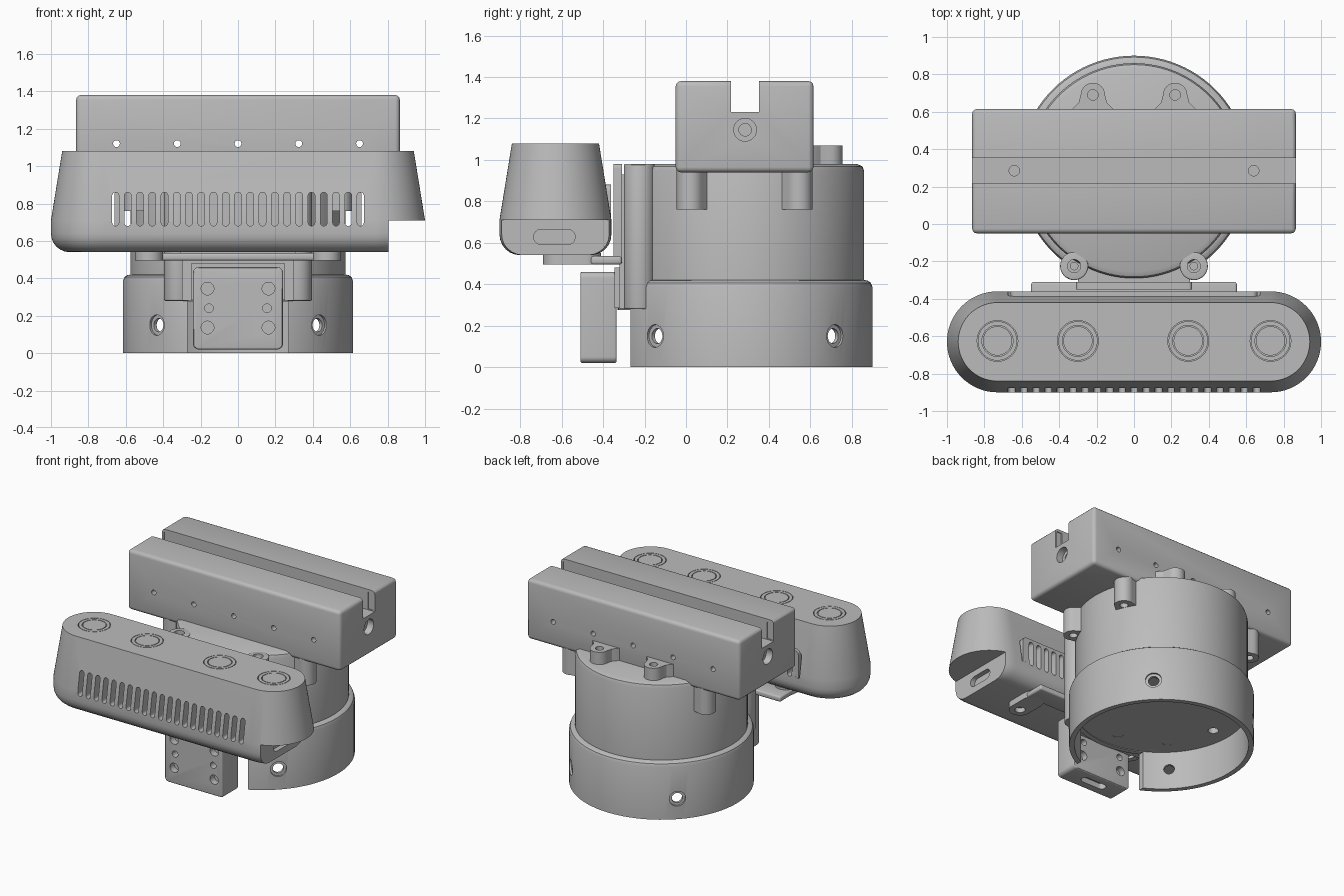
import bpy, bmesh, math
from mathutils import Matrix, Vector

if "Cube" in bpy.data.objects:
    bpy.data.objects.remove(bpy.data.objects["Cube"])

grey = bpy.data.materials.new("mid grey")
grey.use_nodes = True
grey.diffuse_color = (0.5, 0.5, 0.5, 1)
grey.node_tree.nodes["Principled BSDF"].inputs["Base Color"].default_value = (0.5, 0.5, 0.5, 1)
CY = 0.285  # motor axis, y


def finish(name, bm):
    bmesh.ops.remove_doubles(bm, verts=bm.verts, dist=1e-5)
    bmesh.ops.recalc_face_normals(bm, faces=bm.faces)
    mesh = bpy.data.meshes.new(name)
    bm.to_mesh(mesh)
    bm.free()
    ob = bpy.data.objects.new(name, mesh)
    bpy.context.collection.objects.link(ob)
    mesh.materials.append(grey)
    return ob


def activate(ob):
    bpy.ops.object.select_all(action='DESELECT')
    ob.select_set(True)
    bpy.context.view_layer.objects.active = ob


def add_loft(bm, rings):
    loops = [[bm.verts.new(p) for p in ring] for ring in rings]
    n = len(loops[0])
    for a, b in zip(loops, loops[1:]):
        for i in range(n):
            j = (i + 1) % n
            bm.faces.new((a[i], a[j], b[j], b[i]))
    bm.faces.new(loops[0])
    bm.faces.new(loops[-1])


def place(u, v, w, axis):
    return {'x': (w, u, v), 'y': (u, w, v), 'z': (u, v, w)}[axis]


def prisms(name, outlines, lo, hi, axis='z', bevel=0):
    """Extrude each 2D outline from lo to hi along an axis, as one object."""
    bm = bmesh.new()
    for pts in outlines:
        add_loft(bm, [[place(u, v, w, axis) for u, v in pts] for w in (lo, hi)])
    ob = finish(name, bm)
    if bevel:
        m = ob.modifiers.new("bevel", 'BEVEL')
        m.width, m.segments, m.angle_limit = bevel, 3, math.radians(50)
        activate(ob)
        bpy.ops.object.modifier_apply(modifier=m.name)
    return ob


def rrect(cx, cy, hx, hy, r, n=8):
    pts = []
    for k in range(4):
        sx, sy = (1, -1, -1, 1)[k], (1, 1, -1, -1)[k]
        for i in range(n + 1):
            a = (k + i / n) * math.pi / 2
            pts.append((cx + sx * (hx - r) + r * math.cos(a), cy + sy * (hy - r) + r * math.sin(a)))
    return pts


def circle(cx, cy, r, n=32):
    return [(cx + r * math.cos(2 * math.pi * i / n), cy + r * math.sin(2 * math.pi * i / n)) for i in range(n)]


def rect(x0, x1, y0, y1):
    return [(x0, y0), (x1, y0), (x1, y1), (x0, y1)]


def lathe(name, profile, cx, cy, steps=96):
    bm = bmesh.new()
    vs = [bm.verts.new((cx + r, cy, z)) for r, z in profile]
    es = [bm.edges.new((vs[i - 1], vs[i])) for i in range(len(vs)) if profile[i - 1][0] + profile[i][0] > 0]
    bmesh.ops.spin(bm, geom=vs + es, cent=(cx, cy, 0), axis=(0, 0, 1), angle=2 * math.pi, steps=steps)
    return finish(name, bm)


def cut(target, cutter):
    m = target.modifiers.new("cut", 'BOOLEAN')
    m.operation, m.solver, m.object = 'DIFFERENCE', 'EXACT', cutter
    activate(target)
    bpy.ops.object.modifier_apply(modifier=m.name)
    bpy.data.objects.remove(cutter)


def drill(target, centres, r, lo, hi, axis='z'):
    cut(target, prisms("drill", [circle(u, v, r) for u, v in centres], lo, hi, axis))


# Camera bar: tapered stadium with rounded underside
bm = bmesh.new()
corner = [(0.64 - 0.1 * math.cos(a), 0.1 - 0.1 * math.sin(a)) for a in [math.pi / 2 * i / 6 for i in range(7)]]
rings = []
for z, inset in corner + [(0.71, 0), (1.08, 0.06)]:
    rings.append([(x, y, z) for x, y in rrect(0, -0.63, 1 - inset, 0.27 - inset, 0.27 - inset, 16)])
add_loft(bm, rings)
camera = finish("camera_bar", bm)
cut(camera, prisms("notch", [rect(0.805, 1.2, -1, -0.2)], 0.4, 0.71))
cut(camera, prisms("port", [rrect(-0.635, 0.628, 0.1, 0.037, 0.037)], 0.77, 0.9, 'x'))
vents = [rrect((i - 10) * 0.0655, 0.77, 0.018, 0.09, 0.018, 4) for i in range(21)]
back = prisms("rear_vent_plate", [rrect(0, 0.77, 0.66, 0.11, 0.03)], -0.45, -0.362, 'y')
cut(camera, prisms("vents", vents, -1, -0.3, 'y'))
cut(back, prisms("vents", vents[1:-1], -0.5, -0.3, 'y'))

# Lens discs on the top of the bar
lens = [(0, 1.08), (0.078, 1.08), (0.078, 1.07), (0.083, 1.07), (0.083, 1.08), (0.105, 1.08), (0.105, 1.06), (0, 1.06)]
lens_x = (-0.73, -0.3, 0.29, 0.73)
drill(camera, [(x, -0.625) for x in lens_x], 0.109, 1.065, 1.2)
for x in lens_x:
    lathe("lens", lens, x, -0.625, 40)

# Camera bracket: upright, shelf and two round feet
prisms("bracket_upright", [rrect(0, 0.74, 0.31, 0.24, 0.02)], -0.35, -0.31, 'y')
prisms("bracket_shelf", [rect(-0.55, 0.55, -0.46, -0.31)], 0.495, 0.535, bevel=0.012)
for s in (-1, 1):
    foot = prisms("bracket_foot", [rrect(s * 0.475, -0.55, 0.075, 0.14, 0.075)], 0.495, 0.55)
    drill(foot, [(s * 0.475, -0.615)], 0.035, 0.4, 0.53)

# Motor housing with hollow skirt, front opening and holes
housing = [(0, 0.28), (0.58, 0.28), (0.58, 0), (0.615, 0), (0.615, 0.385), (0.607, 0.407), (0.59, 0.418), (0.575, 0.42),
           (0.575, 0.945), (0.567, 0.968), (0.54, 0.98), (0, 0.98)]
motor = lathe("motor_housing", housing, 0, CY)
cut(motor, prisms("opening", [rect(-0.27, 0.27, -0.6, 0)], -0.1, 0.275))
for r, lo in ((0.036, 0.5), (0.055, 0.6)):
    for k in range(4):
        c = prisms("skirt_hole", [circle(0, 0.15, r)], lo, 0.7, 'x')
        c.data.transform(Matrix.Translation((0, CY, 0)) @ Matrix.Rotation(math.pi * (k / 2 + 0.25), 4, 'Z'))
        cut(motor, c)
drill(motor, [(x, y + CY) for x, y in circle(0, 0, 0.45, 8)], 0.035, 0.2, 0.33)

# Front mount: block, web and screw columns
prisms("front_block", [rect(-0.39, 0.39, -0.15, 0.1)], 0.282, 0.975, bevel=0.025)
prisms("front_web", [rect(-0.3, 0.3, -0.32, -0.1)], 0.282, 0.93)
for s in (-1, 1):
    column = prisms("screw_column", [circle(s * 0.32, -0.225, 0.075)], 0.28, 0.98, bevel=0.008)
    drill(column, [(s * 0.32, -0.225)], 0.035, 0.93, 1.1)
    drill(column, [(s * 0.32, -0.225)], 0.02, 0.86, 1.1)

# Small front box with screw holes
box = prisms("front_box", [rrect(0, 0.24, 0.24, 0.22, 0.03)], -0.51, -0.335, 'y', bevel=0.01)
for x, z, r in ((0.163, 0.345, 0.034), (0.155, 0.24, 0.023), (0.163, 0.137, 0.034)):
    drill(box, [(-x, z), (x, z)], r, -0.6, -0.46, 'y')
    drill(box, [(-x, z), (x, z)], r, -0.38, -0.3, 'y')
cut(box, prisms("slot", [rrect(0, -0.42, 0.1, 0.03, 0.03)], -0.1, 0.06))
prisms("box_mount", [rect(-0.25, 0.25, -0.345, -0.2)], 0.285, 0.48)


# Flared mounting ears around the motor
def ear(name, x, y, angle, lo, hi):
    tip = [(0.065 * math.cos(a), 0.065 * math.sin(a)) for a in [math.pi * (i / 12 - 0.5) for i in range(13)]]
    flare = [(-0.04, 0.075), (-0.08, 0.115), (-0.13, 0.14)]
    ob = prisms(name, [tip + flare + [(u, -v) for u, v in reversed(flare)]], lo, hi)
    drill(ob, [(0, 0)], 0.028, lo - 0.1, lo + 0.05)
    drill(ob, [(0, 0)], 0.028, hi - 0.05, hi + 0.1)
    ob.data.transform(Matrix.Translation((x, y, 0)) @ Matrix.Rotation(angle, 4, 'Z'))


for s in (-1, 1):
    ear("rear_ear", s * 0.22, 0.69, math.pi / 2, 0.96, 1.07)
    for y in (0.02, 0.545):
        ear("side_ear", s * 0.545, y, math.atan2(y - CY, s * 0.545), 0.76, 0.95)

# Top rail with channel, wider end pockets, and holes
rail = prisms("top_rail", [rect(-0.865, 0.865, -0.05, 0.615)], 0.94, 1.38, bevel=0.025)
cut(rail, prisms("channel", [rect(0.217, 0.353, 1.23, 1.5)], -1, 1, 'x'))
for s in (-1, 1):
    cut(rail, prisms("pocket", [rect(0.21, 0.36, 1.235, 1.36)], s * 0.81, s * 0.85, 'x'))
    for r, depth in ((0.055, 0.05), (0.03, 0.15)):
        drill(rail, [(CY, 1.145)], r, s * (0.865 - depth), s * 1, 'x')
drill(rail, [(-0.64, CY), (0.64, CY)], 0.028, 1.19, 1.3)
drill(rail, [(x, 1.12) for x in (-0.65, -0.325, 0, 0.325, 0.65)], 0.018, -0.2, 0.8, 'y')

# Smooth curved walls, keep edges sharp
for ob in list(bpy.context.scene.objects):
    if ob.type == 'MESH':
        activate(ob)
        bpy.ops.object.shade_smooth_by_angle(angle=math.radians(30))
